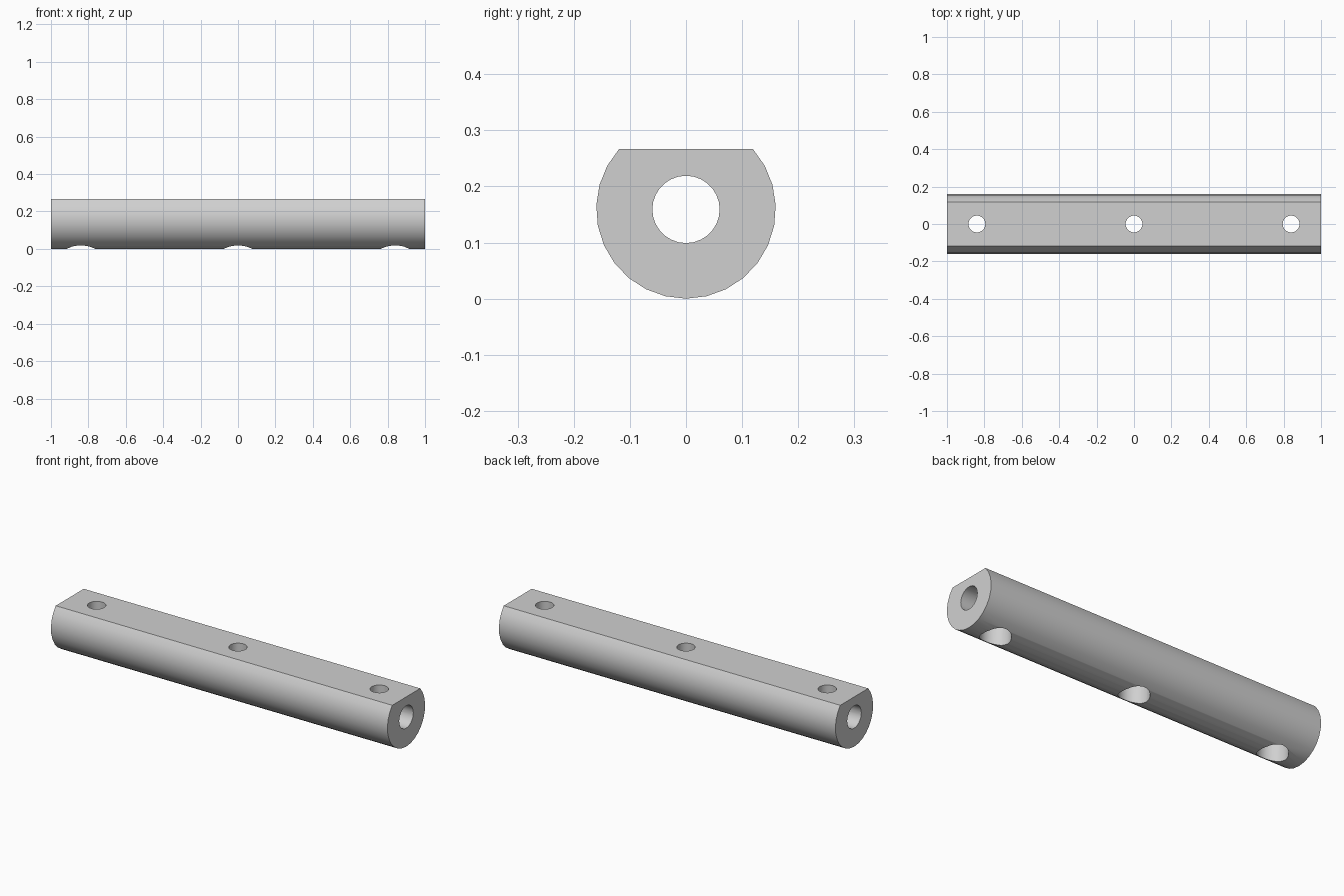
import bpy, bmesh, math

LENGTH, RADIUS, FLAT_Z = 2.0, 0.16, 0.267
HOLES_X = (-0.84, 0.0, 0.84)

cube = bpy.data.objects.get("Cube")
if cube:
    bpy.data.objects.remove(cube, do_unlink=True)

# Material
steel = bpy.data.materials.new("light grey metal")
steel.use_nodes = True
grey = (0.63, 0.63, 0.63, 1)
steel.diffuse_color = grey
steel.node_tree.nodes["Principled BSDF"].inputs["Base Color"].default_value = grey

# Round bar with a flat top: arc profile extruded along x
bm = bmesh.new()
start = math.asin((FLAT_Z - RADIUS) / RADIUS)
sweep = math.pi + 2 * start
segments = 20
ring = []
for i in range(segments + 1):
    a = start - sweep * i / segments
    ring.append(bm.verts.new((-LENGTH / 2, RADIUS * math.cos(a), RADIUS + RADIUS * math.sin(a))))
face = bm.faces.new(ring)
extruded = bmesh.ops.extrude_face_region(bm, geom=[face])["geom"]
bmesh.ops.translate(bm, vec=(LENGTH, 0, 0),
                    verts=[v for v in extruded if isinstance(v, bmesh.types.BMVert)])
bmesh.ops.recalc_face_normals(bm, faces=bm.faces)
mesh = bpy.data.meshes.new("drilled_bar")
bm.to_mesh(mesh)
bm.free()
bar = bpy.data.objects.new("drilled_bar", mesh)
bpy.context.collection.objects.link(bar)
mesh.materials.append(steel)


def drill(radius, depth, location, rotation=(0, 0, 0)):
    """Cut a cylindrical hole through the bar."""
    bpy.ops.mesh.primitive_cylinder_add(vertices=28, radius=radius, depth=depth,
                                        location=location, rotation=rotation)
    cutter = bpy.context.object
    cutter.name = "drill_cutter"
    cutter.hide_render = True
    cutter.data.materials.append(steel)
    mod = bar.modifiers.new("hole", 'BOOLEAN')
    mod.operation = 'DIFFERENCE'
    mod.solver = 'EXACT'
    mod.object = cutter
    bpy.ops.object.select_all(action='DESELECT')
    bar.select_set(True)
    bpy.context.view_layer.objects.active = bar
    bpy.ops.object.modifier_apply(modifier=mod.name)
    bpy.data.objects.remove(cutter, do_unlink=True)


# Lengthwise bore
drill(0.06, LENGTH + 0.2, (0, 0, RADIUS - 0.001), (0, math.pi / 2, 0))

# Screw holes with wide counterbores from below
for x in HOLES_X:
    drill(0.045, 0.6, (x, 0, RADIUS))
    drill(0.075, 0.3, (x, 0, 0))

bpy.ops.object.shade_smooth_by_angle(angle=math.radians(30))
